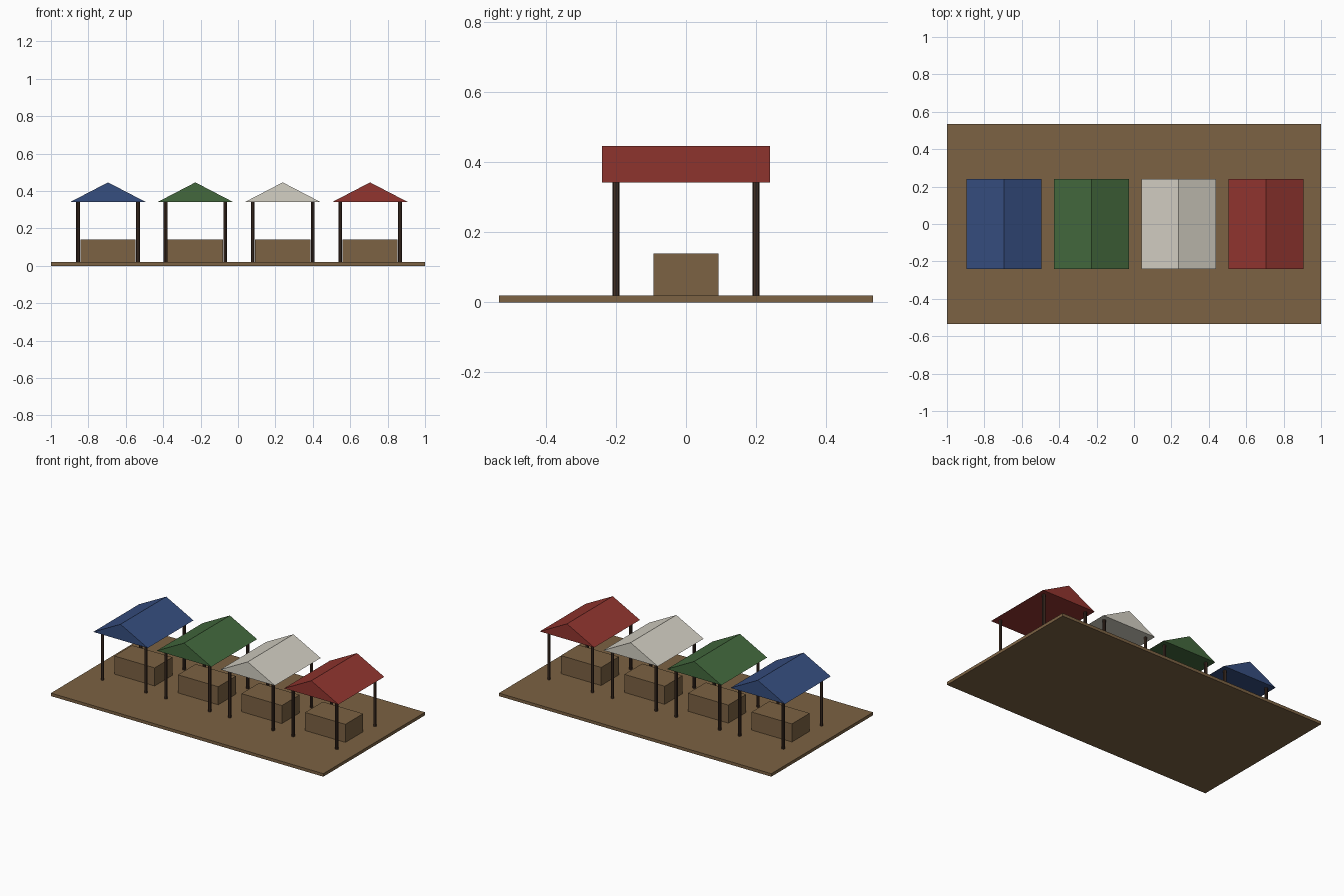
import bpy

cube = bpy.data.objects.get("Cube")
if cube:
    bpy.data.objects.remove(cube, do_unlink=True)


def linear(c):
    c /= 255
    return c / 12.92 if c <= 0.04045 else ((c + 0.055) / 1.055) ** 2.4


def material(name, *srgb):
    mat = bpy.data.materials.new(name)
    colour = tuple(linear(c) for c in srgb) + (1,)
    mat.diffuse_color = colour
    mat.use_nodes = True
    bsdf = next(n for n in mat.node_tree.nodes if n.type == "BSDF_PRINCIPLED")
    bsdf.inputs["Base Color"].default_value = colour
    return mat


earth = material("earth brown", 124, 98, 67)
dark_wood = material("dark wood", 66, 48, 38)
cloths = [
    ("blue", material("blue cloth", 54, 78, 128)),
    ("green", material("green cloth", 67, 105, 61)),
    ("white", material("off white cloth", 212, 208, 196)),
    ("red", material("red cloth", 146, 53, 47)),
]


def box(name, x, z0, z1, width, depth, mat):
    bpy.ops.mesh.primitive_cube_add(size=1, location=(x, 0, (z0 + z1) / 2))
    obj = bpy.context.object
    obj.name = name
    obj.scale = (width, depth, z1 - z0)
    obj.data.materials.append(mat)


def post(name, x, y, z0, z1):
    bpy.ops.mesh.primitive_cylinder_add(
        vertices=8, radius=0.01, depth=z1 - z0, location=(x, y, (z0 + z1) / 2))
    obj = bpy.context.object
    obj.name = name
    obj.data.materials.append(dark_wood)


def gable_roof(name, x, half_width, half_depth, eave, ridge, mat):
    # Closed triangular prism with its ridge along y
    profile = [(-half_width, eave), (half_width, eave), (0, ridge)]
    verts = [(px, y, pz) for y in (-half_depth, half_depth) for px, pz in profile]
    faces = [(0, 1, 2), (5, 4, 3), (0, 3, 4, 1), (1, 4, 5, 2), (2, 5, 3, 0)]
    mesh = bpy.data.meshes.new(name)
    mesh.from_pydata(verts, [], faces)
    mesh.materials.append(mat)
    obj = bpy.data.objects.new(name, mesh)
    obj.location.x = x
    bpy.context.collection.objects.link(obj)


# Ground slab
box("ground_slab", 0, 0, 0.02, 2, 1.067, earth)

# Row of four market stalls
for i, (colour, cloth) in enumerate(cloths):
    x = -0.695 + i * 0.467
    box(f"{colour}_stall_counter", x, 0.02, 0.14, 0.296, 0.186, earth)
    for side, sx in (("right", -1), ("left", 1)):
        for end, sy in (("front", -1), ("back", 1)):
            post(f"{colour}_stall_{end}_{side}_post", x + sx * 0.16, sy * 0.2, 0.02, 0.343)
    gable_roof(f"{colour}_stall_roof", x, 0.2, 0.24, 0.342, 0.446, cloth)
